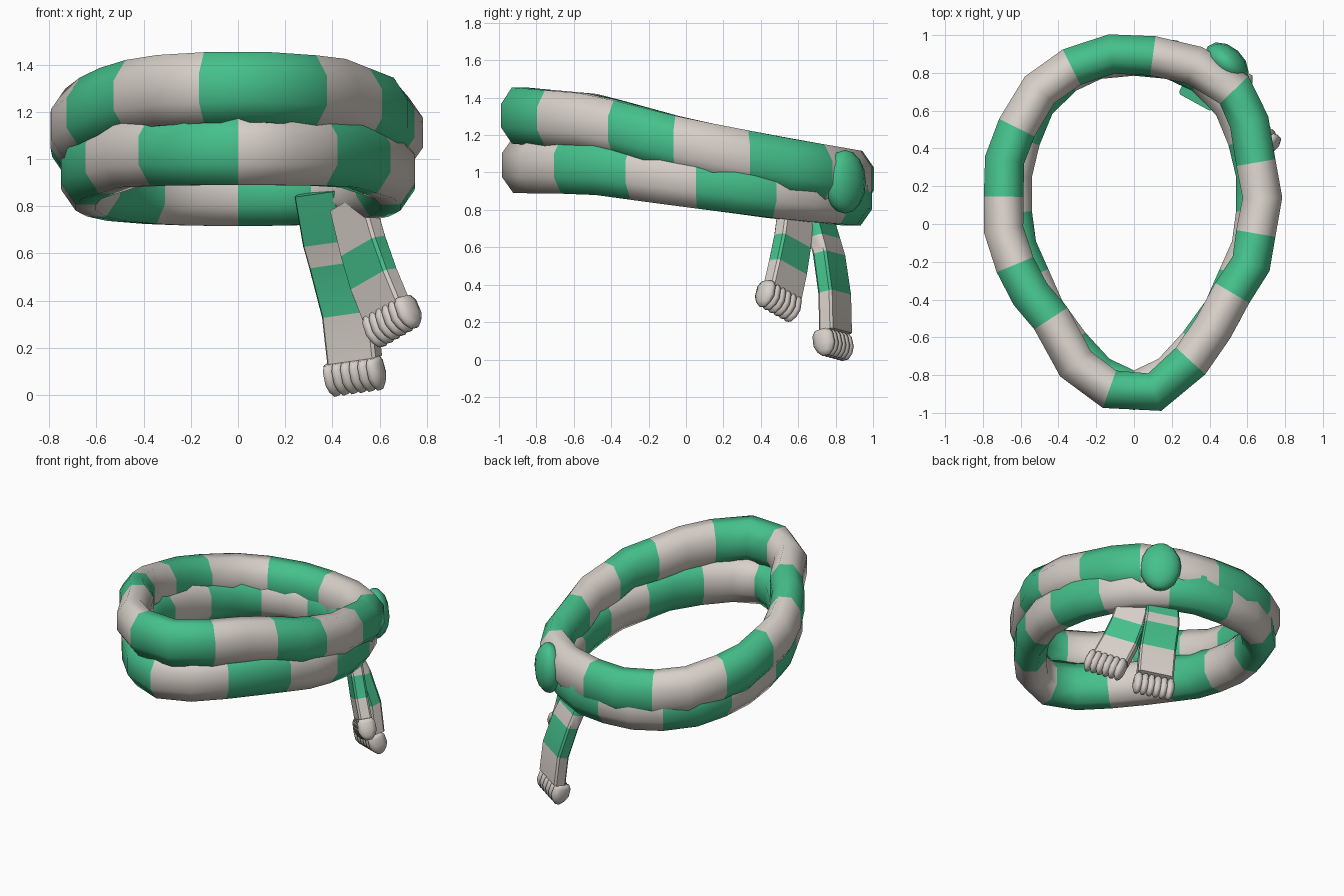
import bpy
import bmesh
import math
from mathutils import Vector

default = bpy.data.objects.get("Cube")
if default:
    bpy.data.objects.remove(default, do_unlink=True)


def material(name, colour):
    mat = bpy.data.materials.new(name)
    mat.use_nodes = True
    mat.diffuse_color = (*colour, 1)
    mat.node_tree.nodes["Principled BSDF"].inputs["Base Color"].default_value = (*colour, 1)
    return mat


CREAM, GREEN = 0, 1
MATS = [material("cream wool", (0.68, 0.63, 0.58)), material("green wool", (0.06, 0.53, 0.26))]


def loft(name, rings, colours, closed=False, angle=60):
    """Skin a row of equal rings; colours holds one slot per span."""
    bm = bmesh.new()
    rows = [[bm.verts.new(p) for p in ring] for ring in rings]
    count, sides = len(rows), len(rows[0])
    for i in range(count if closed else count - 1):
        a, b = rows[i], rows[(i + 1) % count]
        for j in range(sides):
            k = (j + 1) % sides
            bm.faces.new((a[j], a[k], b[k], b[j])).material_index = colours[i]
    if not closed:
        bm.faces.new(rows[0]).material_index = colours[0]
        bm.faces.new(rows[-1]).material_index = colours[-1]
    bmesh.ops.recalc_face_normals(bm, faces=bm.faces)
    mesh = bpy.data.meshes.new(name)
    bm.to_mesh(mesh)
    bm.free()
    return finish(name, mesh, angle)


def finish(name, mesh, angle):
    obj = bpy.data.objects.new(name, mesh)
    bpy.context.collection.objects.link(obj)
    for mat in MATS:
        mesh.materials.append(mat)
    bpy.ops.object.select_all(action="DESELECT")
    obj.select_set(True)
    bpy.context.view_layer.objects.active = obj
    bpy.ops.object.shade_smooth_by_angle(angle=math.radians(angle))
    return obj


def height_at(y, stops):
    """Straight interpolation of height along the front to back slope."""
    for (y0, z0), (y1, z1) in zip(stops, stops[1:]):
        if y <= y1:
            break
    return z0 + (z1 - z0) * (y - y0) / (y1 - y0)


def octagon(centre, u, v):
    """Flat-sided octagon whose half sizes are the lengths of u and v."""
    grow = 1 / math.cos(math.pi / 8)
    angles = [(j + 0.5) * math.pi / 4 for j in range(8)]
    return [centre + grow * (u * math.cos(t) + v * math.sin(t)) for t in angles]


def wrap(name, path, stops, width, height, first):
    """Padded loop around the neck, striped every two spans."""
    rings = []
    for i, (x, y) in enumerate(path):
        ax, ay = path[i - 1]
        bx, by = path[(i + 1) % len(path)]
        out = Vector((by - ay, ax - bx, 0)).normalized() * width / 2
        centre = Vector((x, y, height_at(y, stops)))
        rings.append(octagon(centre, out, Vector((0, 0, height / 2))))
    colours = [(first + i // 2) % 2 for i in range(len(path))]
    loft(name, rings, colours, closed=True, angle=80)


# Upper loop, counter-clockwise from the back
upper_path = [(.1, .89), (-.12, .9), (-.33, .83), (-.5, .71), (-.62, .51), (-.685, .34),
              (-.69, .145), (-.69, -.03), (-.63, -.215), (-.55, -.37), (-.44, -.5), (-.31, -.74),
              (-.13, -.875), (.11, -.89), (.3, -.725), (.42, -.55), (.52, -.365), (.62, -.21),
              (.645, -.05), (.68, .14), (.645, .325), (.61, .54), (.53, .71), (.32, .84)]
upper_slope = [(-.9, 1.305), (-.5, 1.27), (0, 1.14), (.5, 1.04), (.9, .965)]
wrap("upper_loop", upper_path, upper_slope, 0.21, 0.3, GREEN)

# Lower loop, mirrored from its left half
half = [(0, -.88), (.19, -.8), (.34, -.64), (.47, -.46), (.55, -.28), (.62, -.12), (.645, .06),
        (.645, .26), (.6, .45), (.52, .64), (.37, .79), (.2, .87), (0, .89)]
lower_path = half + [(-x, y) for x, y in reversed(half[1:-1])]
lower_slope = [(-.9, 1.04), (-.5, 1.035), (0, .965), (.5, .9), (.9, .865)]
wrap("lower_loop", lower_path, lower_slope, 0.21, 0.3, CREAM)

# Knot: flattened ball turned to follow the loop
bm = bmesh.new()
bmesh.ops.create_uvsphere(bm, u_segments=12, v_segments=8, radius=1)
bm.faces.ensure_lookup_table()
for face in bm.faces:
    face.material_index = GREEN
knot_mesh = bpy.data.meshes.new("knot")
bm.to_mesh(knot_mesh)
bm.free()
knot = finish("knot", knot_mesh, 80)
knot.scale = (0.135, 0.09, 0.17)
knot.location = (0.49, 0.85, 0.95)
knot.rotation_euler.z = math.radians(-42)


def tail(name, stations, side, thick, fringe_centre):
    """Hanging strip: stations are (centre, half width, colour below)."""
    side = Vector(side).normalized()
    down = Vector(stations[-1][0]) - Vector(stations[0][0])
    down = (down - side * down.dot(side)).normalized()
    face = side.cross(down)
    rings = []
    for centre, half_width, _ in stations:
        c, s, f = Vector(centre), side * half_width, face * thick / 2
        rings.append([c - s - f * .7, c - s * .9 - f, c + s * .9 - f, c + s - f * .7,
                      c + s + f * .7, c + s * .9 + f, c - s * .9 + f, c - s + f * .7])
    loft(name, rings, [s[2] for s in stations[:-1]], angle=40)

    # Fringe: six plump tassels tapering downwards
    profile = [(-.07, .7), (-.045, .95), (.01, 1), (.045, .75), (.07, .35)]
    for n in range(6):
        centre = Vector(fringe_centre) + side * (n - 2.5) * 0.042
        tassel = [octagon(centre + down * d, side * .03 * r, face * .06 * r) for d, r in profile]
        loft(f"{name}_tassel_{n + 1}", tassel, [CREAM] * 4, angle=70)


tail("long_tail", [((.34, .68, .86), .1, GREEN), ((.385, .74, .65), .11, CREAM),
                   ((.415, .765, .56), .115, GREEN), ((.472, .795, .35), .118, CREAM),
                   ((.495, .8, .145), .118, CREAM)],
     (.21, -.115, .03), 0.085, (.497, .788, .078))
tail("short_tail", [((.48, .59, .82), .105, CREAM), ((.53, .57, .63), .112, GREEN),
                    ((.575, .545, .49), .118, CREAM), ((.63, .515, .355), .12, CREAM)],
     (.165, -.17, .095), 0.085, (.657, .492, .31))
